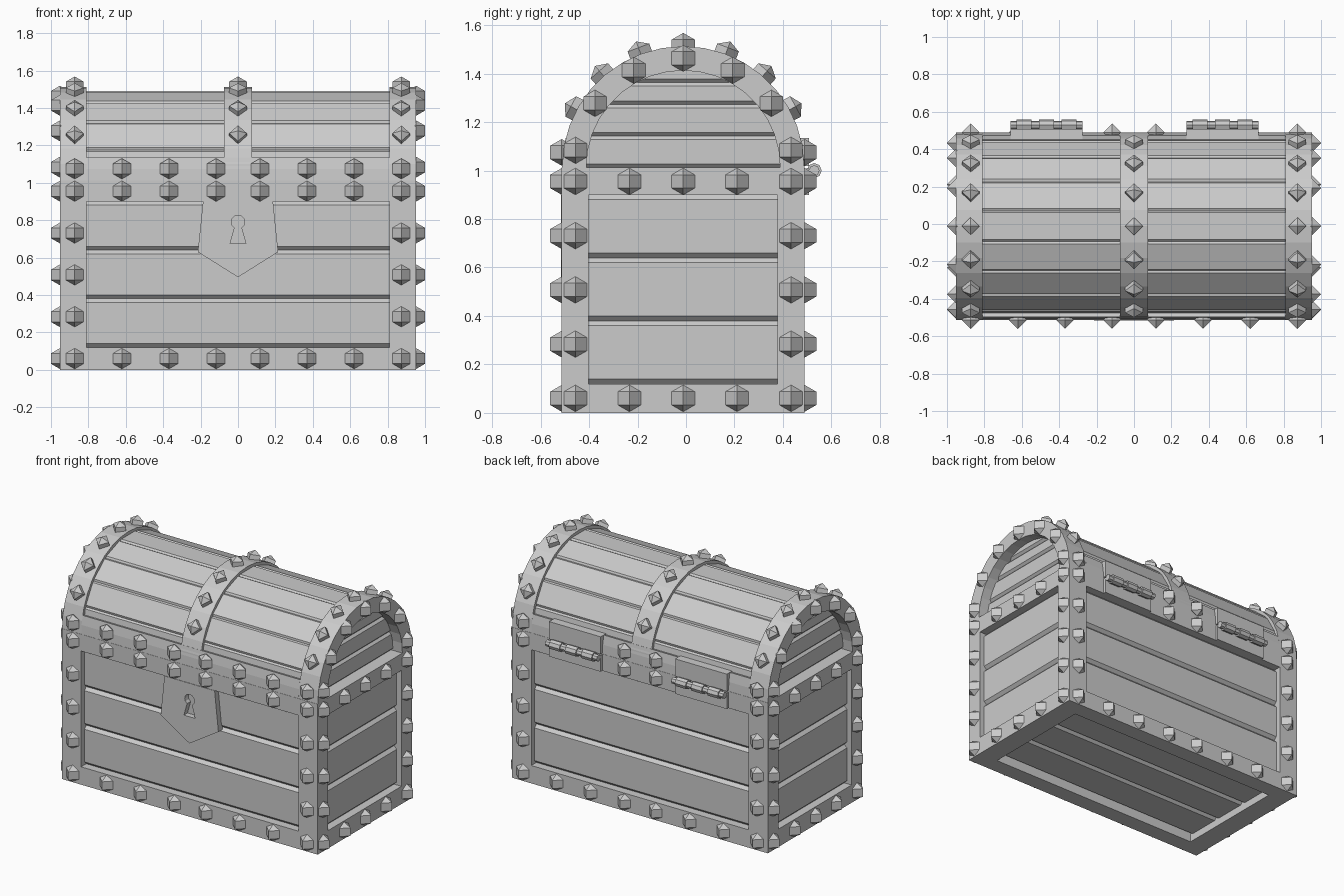
import bpy, bmesh
from math import sin, cos, radians, pi, sqrt
from mathutils import Vector, Matrix

cube = bpy.data.objects.get("Cube")
if cube:
    bpy.data.objects.remove(cube, do_unlink=True)

grey = bpy.data.materials.new("light_grey")
grey.use_nodes = True
colour = (0.6, 0.6, 0.6, 1)
grey.diffuse_color = colour
grey.node_tree.nodes["Principled BSDF"].inputs["Base Color"].default_value = colour

# Main dimensions
HX, HY, CY = 0.953, 0.5015, -0.0115      # half width, half depth, depth centre
OX, OY = 0.81, 0.39                      # half size of the framed openings
Z0, Z1, ZL = 0.12, 0.9, 1.013            # opening bottom, opening top, lid seam
R = 0.5                                  # lid radius
X, Y, Z = Vector((1, 0, 0)), Vector((0, 1, 0)), Vector((0, 0, 1))


def finish(name, bm):
    bmesh.ops.recalc_face_normals(bm, faces=bm.faces)
    mesh = bpy.data.meshes.new(name)
    bm.to_mesh(mesh)
    bm.free()
    mesh.materials.append(grey)
    ob = bpy.data.objects.new(name, mesh)
    bpy.context.collection.objects.link(ob)
    return ob


def box(bm, x0, x1, y0, y1, z0, z1):
    m = Matrix.Translation(((x0 + x1) / 2, (y0 + y1) / 2, (z0 + z1) / 2))
    m = m @ Matrix.Diagonal((abs(x1 - x0), abs(y1 - y0), abs(z1 - z0), 1))
    bmesh.ops.create_cube(bm, size=1, matrix=m)


def prism(bm, start, end):
    a = [bm.verts.new(p) for p in start]
    b = [bm.verts.new(p) for p in end]
    bm.faces.new(a)
    bm.faces.new(b[::-1])
    for i in range(len(a)):
        j = (i + 1) % len(a)
        bm.faces.new((a[j], a[i], b[i], b[j]))


def plank(bm, origin, u, n, l, width, half, chamfer=0.02, thick=0.05):
    # origin lies on the outer face at the first edge, mid length
    section = [(0, -thick), (width, -thick), (width, -chamfer),
               (width - chamfer, 0), (chamfer, 0), (0, -chamfer)]
    pts = [Vector(origin) + u * a + n * b for a, b in section]
    prism(bm, [p - l * half for p in pts], [p + l * half for p in pts])


def arc(bm, x0, x1, r0, r1, a0, a1, steps):
    # curved bar about the lid axis; angle 0 is the front seam
    def point(r, i):
        a = radians(a0 + (a1 - a0) * i / steps)
        return CY - r * cos(a), ZL + r * sin(a)
    rings = []
    for i in range(steps + 1):
        (ya, za), (yb, zb) = point(r0, i), point(r1, i)
        rings.append([bm.verts.new(p) for p in
                      ((x0, ya, za), (x1, ya, za), (x1, yb, zb), (x0, yb, zb))])
    for p, q in zip(rings, rings[1:]):
        for k in range(4):
            m = (k + 1) % 4
            bm.faces.new((p[k], p[m], q[m], q[k]))
    bm.faces.new(rings[0])
    bm.faces.new(rings[-1][::-1])


# Body frame: corner posts and rails
bm = bmesh.new()
for sx in (-1, 1):
    for sy in (-1, 1):
        box(bm, sx * OX, sx * HX, CY + sy * OY, CY + sy * HY, 0, ZL)
for z0, z1 in ((0, Z0), (Z1, ZL)):
    for s in (-1, 1):
        box(bm, -OX, OX, CY + s * OY, CY + s * HY, z0, z1)
        box(bm, s * OX, s * HX, CY - OY, CY + OY, z0, z1)
finish("body_frame", bm)

# Body planks on all four sides and underneath
bm = bmesh.new()
step, recess = (Z1 - Z0) / 3, 0.035
for i in range(3):
    z = Z0 + i * step
    for s in (-1, 1):
        plank(bm, (0, CY + s * (HY - recess), z), Z, Y * s, X, step, OX)
        plank(bm, (s * (HX - recess), CY, z), Z, X * s, Y, step, OY)
    plank(bm, (0, CY - OY + i * step, 0.05), Y, -Z, X, step, OX)
finish("body_planks", bm)

# Lid bands, with the front and back lid rails
bm = bmesh.new()
for s in (-1, 1):
    arc(bm, s * OX, s * HX, 0.4, R, 0, 180, 18)
arc(bm, -0.075, 0.075, 0.44, R, 0, 180, 18)
finish("lid_bands", bm)
bm = bmesh.new()
for a in (0, 166):
    arc(bm, -OX, OX, 0.42, R, a, a + 14, 2)
finish("lid_rails", bm)

# Lid planks: nine flat boards around the curve
bm = bmesh.new()
apothem = 0.477
width = 2 * apothem * sin(radians(10)) / cos(radians(10))
for i in range(9):
    a = radians(10 + 20 * i)
    n = Vector((0, -cos(a), sin(a)))
    u = Vector((0, sin(a), cos(a)))
    origin = Vector((0, CY, ZL)) + n * apothem - u * width / 2
    plank(bm, origin, u, n, X, width, OX, 0.012)
finish("lid_planks", bm)

# Boards closing the lid ends
bm = bmesh.new()
levels = (0, 0.13, 0.26, 0.35, 0.42)
for low, high in zip(levels, levels[1:]):
    half = sqrt(0.44 ** 2 - low ** 2)
    half = min(half, sqrt(0.485 ** 2 - high ** 2))
    for s in (-1, 1):
        plank(bm, (s * (HX - 0.07), CY, ZL + low), Z, X * s, Y, high - low, half, 0.015)
finish("lid_end_planks", bm)

# Studs: four-sided rounded knobs half sunk into the metal
studs = bmesh.new()


def stud(x, y, z, tilt=0):
    m = Matrix.Translation((x, y, z)) @ Matrix.Rotation(tilt, 4, "X")
    bmesh.ops.create_uvsphere(studs, u_segments=4, v_segments=3, radius=0.055, matrix=m)


low, high, lid = 0.06, 0.955, 1.075
heights = [low + (high - low) * i / 4 for i in range(5)]
front, back = CY - HY, CY + HY
for sx in (-1, 1):
    for y in (front, back):
        for z in heights + [lid]:
            stud(sx * 0.873, y, z)
        for x in (0.117, 0.369, 0.621):
            stud(sx * x, y, low)
            if y == front or x < 0.2:
                stud(sx * x, y, high)
                stud(sx * x, y, lid)
    for sy in (-1, 1):
        for z in heights:
            stud(sx * HX, CY + sy * 0.445, z)
        stud(sx * HX, CY + sy * 0.222, low)
        stud(sx * HX, CY + sy * 0.222, high)
    stud(sx * HX, CY, low)
    stud(sx * HX, CY, high)
    for i in range(7):
        a = radians(9 + 27 * i)
        stud(sx * HX, CY - 0.45 * cos(a), ZL + 0.45 * sin(a))
for x in (-0.873, 0, 0.873):
    for i in range(-3, 4):
        a = radians(20.5 * i)
        stud(x, CY + R * sin(a), ZL + R * cos(a), -a)
finish("studs", studs)

# Lock plate with a cut keyhole
bm = bmesh.new()
plate = [(-0.187, 0.9), (0.187, 0.9), (0.215, 0.63), (0, 0.495), (-0.215, 0.63)]
keyhole = [(0.042, 0.675), (-0.042, 0.675)]
for i in range(11):
    a = radians(240 - 30 * i)
    keyhole.append((0.036 * cos(a), 0.79 + 0.036 * sin(a)))
edges = []
for loop in (plate, keyhole):
    vs = [bm.verts.new((x, front - 0.003, z)) for x, z in loop]
    edges += [bm.edges.new((vs[i - 1], vs[i])) for i in range(len(vs))]
bmesh.ops.triangle_fill(bm, use_beauty=True, use_dissolve=False, edges=edges)
out = bmesh.ops.extrude_face_region(bm, geom=bm.faces[:])
moved = [g for g in out["geom"] if isinstance(g, bmesh.types.BMVert)]
bmesh.ops.translate(bm, verts=moved, vec=(0, 0.045, 0))
finish("lock_plate", bm)

# Hinges: two leaves, a pin and three knuckles
for side, cx in (("right", -0.467), ("left", 0.473)):
    bm = bmesh.new()
    box(bm, cx - 0.192, cx + 0.192, 0.45, 0.507, 1.018, 1.135)
    box(bm, cx - 0.192, cx + 0.192, 0.45, 0.507, Z1, 1.008)
    for dx, r, length in ((0, 0.022, 0.384), (-0.12, 0.031, 0.08),
                          (0, 0.031, 0.08), (0.12, 0.031, 0.08)):
        m = Matrix.Translation((cx + dx, 0.529, 1.0)) @ Matrix.Rotation(pi / 2, 4, "Y")
        bmesh.ops.create_cone(bm, cap_ends=True, segments=8, radius1=r, radius2=r,
                              depth=length, matrix=m)
    finish(side + "_hinge", bm)
